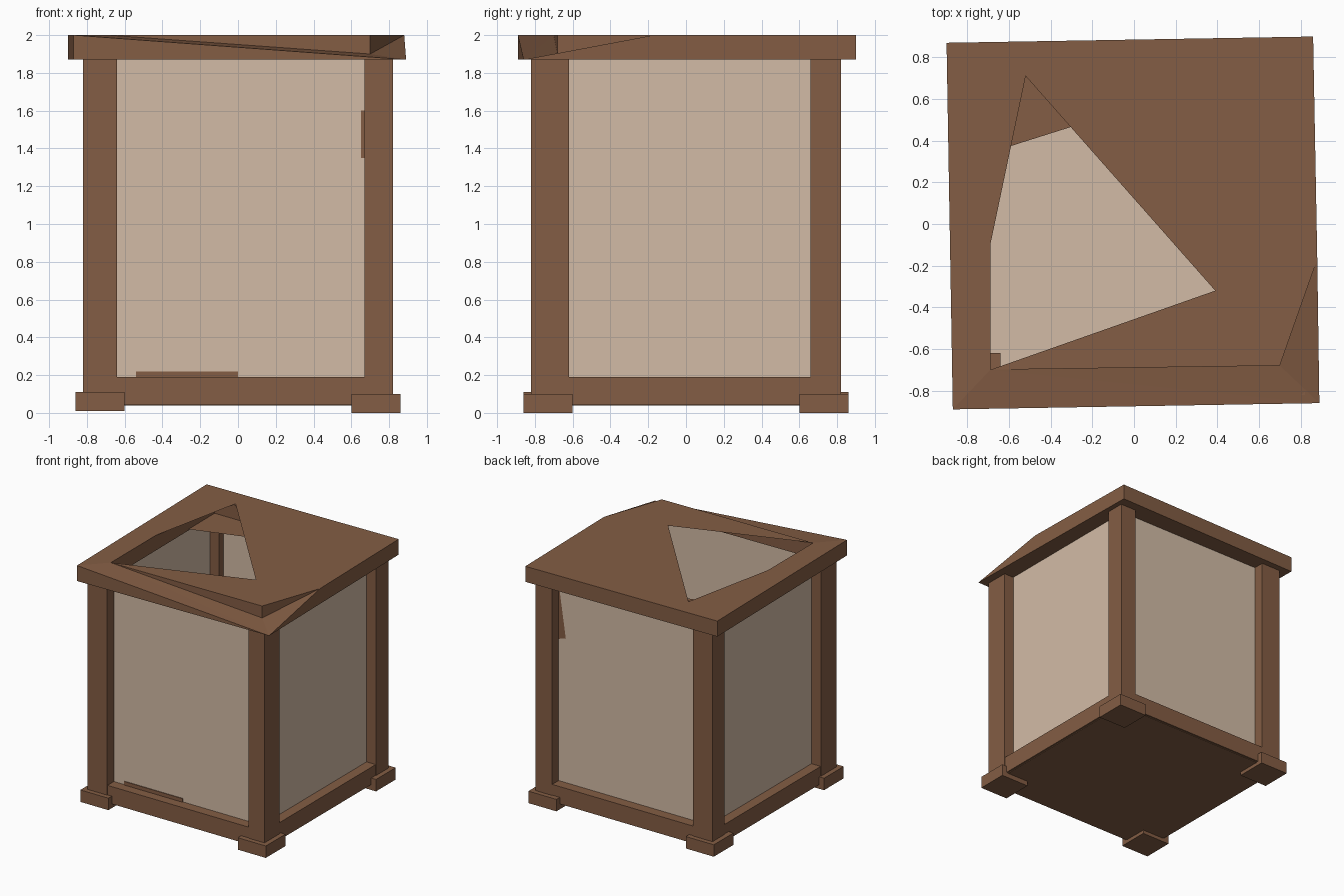
import bpy
import bmesh

cube = bpy.data.objects.get("Cube")
if cube:
    bpy.data.objects.remove(cube, do_unlink=True)


def material(name, rgb):
    mat = bpy.data.materials.new(name)
    mat.use_nodes = True
    mat.diffuse_color = (*rgb, 1)
    mat.node_tree.nodes["Principled BSDF"].inputs["Base Color"].default_value = (*rgb, 1)
    return mat


wood = material("brown wood", (0.23, 0.11, 0.058))
paper = material("cream paper", (0.65, 0.50, 0.38))


def finish(name, bm, mat):
    mesh = bpy.data.meshes.new(name)
    bm.to_mesh(mesh)
    bm.free()
    mesh.materials.append(mat)
    obj = bpy.data.objects.new(name, mesh)
    bpy.context.collection.objects.link(obj)
    return obj


def box(name, low, high, mat):
    bm = bmesh.new()
    bmesh.ops.create_cube(bm, size=1)
    for v in bm.verts:
        v.co = [a if c < 0 else b for a, b, c in zip(low, high, v.co)]
    return finish(name, bm, mat)


def faces_from(name, points, faces, mat):
    """Mesh from named points; each face is a string of point names."""
    bm = bmesh.new()
    verts = {key: bm.verts.new(co) for key, co in points.items()}
    for face in faces.split():
        bm.faces.new([verts[key] for key in face])
    return finish(name, bm, mat)


OUT, PANEL, RAIL, EAVE, TOP = 0.82, 0.73, 0.19, 1.87, 2.0

# Corner posts and splayed feet
for sx, side in ((-1, "right"), (1, "left")):
    for sy, end in ((-1, "front"), (1, "back")):
        inner_x = -0.64 if sx < 0 else 0.67
        inner_y = -0.62 if sy < 0 else 0.66
        xs, ys = sorted((inner_x, sx * OUT)), sorted((inner_y, sy * OUT))
        box(f"{end}_{side}_post", (xs[0], ys[0], 0.04), (xs[1], ys[1], 1.88), wood)
        fx, fy = sorted((sx * 0.6, sx * 0.86)), sorted((sy * 0.6, sy * 0.86))
        low = 0.0 if sx > 0 else 0.01
        box(f"{end}_{side}_foot", (fx[0], fy[0], low), (fx[1], fy[1], low + 0.1), wood)

# Base slab, rails and paper floor
box("base", (-0.8, -0.8, 0.04), (0.8, 0.8, 0.13), wood)
box("floor_paper", (-0.7, -0.7, 0.13), (0.7, 0.7, 0.139), paper)
for s, x_name, y_name in ((-1, "right", "front"), (1, "left", "back")):
    a, b = sorted((s * 0.7, s * 0.815))
    box(f"{y_name}_rail", (-0.66, a, 0.045), (0.69, b, RAIL), wood)
    box(f"{x_name}_rail", (a, -0.66, 0.045), (b, 0.69, RAIL), wood)
    # Paper panels set back between the posts
    a, b = sorted((s * PANEL, s * (PANEL - 0.008)))
    box(f"{y_name}_panel", (-0.7, a, 0.15), (0.7, b, EAVE), paper)
    box(f"{x_name}_panel", (a, -0.7, 0.15), (b, 0.7, EAVE), paper)

# Worn slivers of wood beside the panels
box("front_rail_sliver", (-0.54, -0.737, 0.18), (0.0, -0.731, 0.22), wood)
box("front_post_sliver", (0.65, -0.737, 1.35), (0.68, -0.731, 1.6), wood)
faces_from("back_post_sliver", {
    "a": (0.67, 0.735, 1.38), "b": (0.67, 0.735, EAVE), "c": (0.6, 0.735, 1.4)}, "abc", wood)

# Roof: sheet with a torn opening, sunken front corner and open underside
outer = {"A": (-0.87, -0.89), "B": (0.89, -0.86), "C": (0.86, 0.9), "D": (-0.9, 0.87)}
inner = {"G": (-0.69, -0.7), "F": (0.7, -0.68), "K": (0.69, 0.7), "L": (-0.7, 0.69)}
tear = {"E": (0.88, -0.17), "H": (0.39, -0.32), "I": (-0.52, 0.71), "J": (-0.69, -0.1)}
points = {k: (*p, TOP) for k, p in {**outer, **inner, **tear}.items()}
points.update({k.lower(): (*p, EAVE) for k, p in {**outer, **inner}.items()})
points["S"] = (0.7, -0.68, 1.9)
sheet = "DAGJI DIC CIH CHE EHF FHG "
slope = "AbG bSG bES GSF FSE "
sides = "abA bcCE cdDC daAD "
underside = "agfb bfkc ckld dlga "
lining = "gGSf fSFKk kKLl lLGg"
del points["B"]
faces_from("roof", points, sheet + slope + sides + underside + lining, wood)

# Ledge seen through the opening
faces_from("roof_ledge", {
    "a": (-0.7, 0.34, 1.88), "b": (0.5, 0.72, 1.88), "c": (-0.7, 0.72, 1.88)}, "abc", wood)
